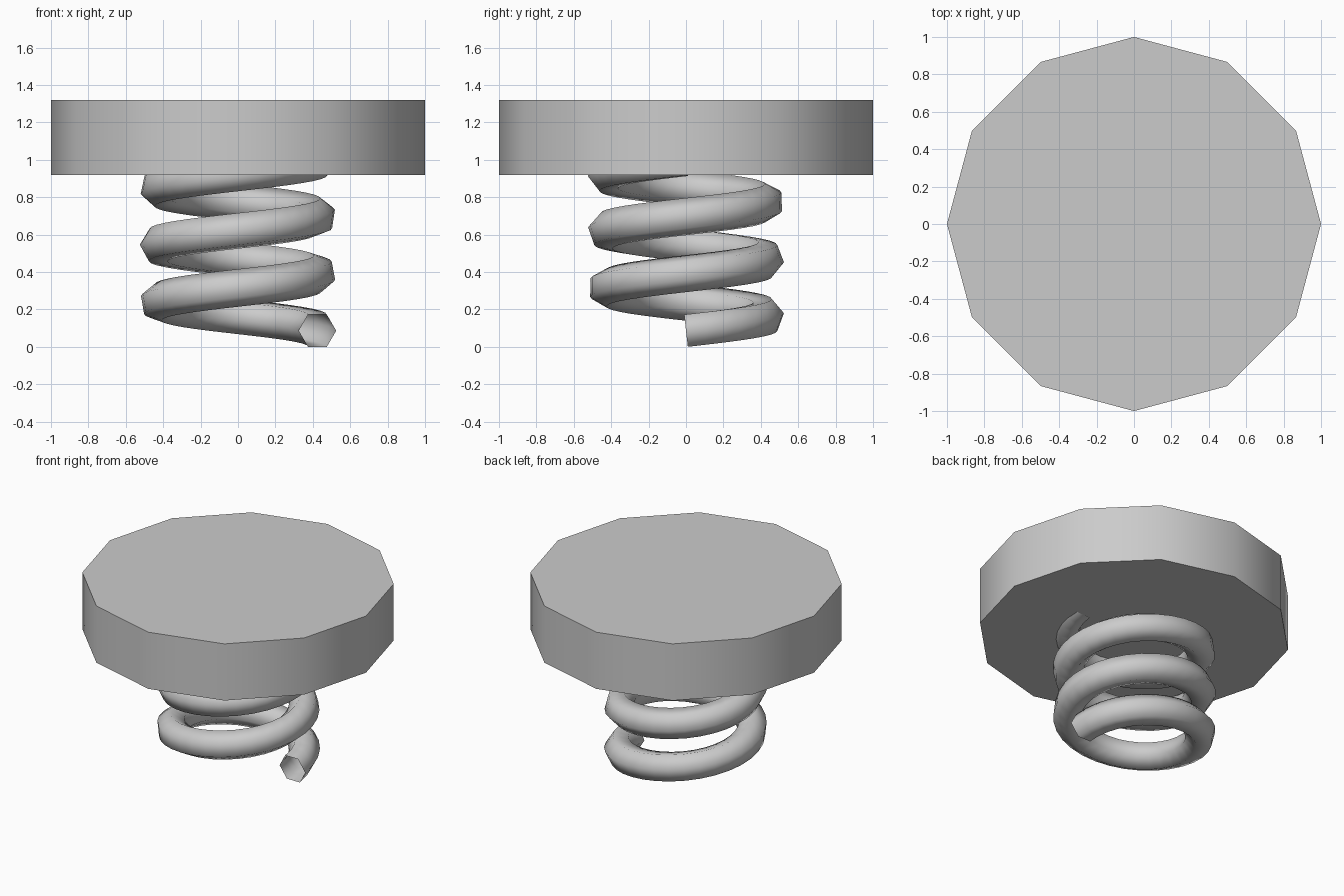
import bpy, bmesh
from math import sin, cos, pi, atan2, radians
from mathutils import Vector

if "Cube" in bpy.data.objects:
    bpy.data.objects.remove(bpy.data.objects["Cube"])

COIL_R, WIRE_R, PITCH, TURNS, STEPS, SIDES = 0.425, 0.1, 0.305, 3, 32, 6
Z0 = WIRE_R * sin(pi / 3)


def finish(bm, name, angle):
    bmesh.ops.recalc_face_normals(bm, faces=bm.faces)
    mesh = bpy.data.meshes.new(name)
    bm.to_mesh(mesh)
    bm.free()
    obj = bpy.data.objects.new(name, mesh)
    bpy.context.collection.objects.link(obj)
    bpy.ops.object.select_all(action='DESELECT')
    obj.select_set(True)
    bpy.context.view_layer.objects.active = obj
    bpy.ops.object.shade_smooth_by_angle(angle=radians(angle))
    return obj


# Spring: open-ended hexagonal wire swept up a helix, rolling with its torsion
bm = bmesh.new()
slope = atan2(PITCH, 2 * pi * COIL_R)
rings = []
for i in range(TURNS * STEPS + 1):
    t = 2 * pi * i / STEPS
    out = Vector((cos(t), sin(t), 0))
    up = Vector((sin(t) * sin(slope), -cos(t) * sin(slope), cos(slope)))
    centre = out * COIL_R + Vector((0, 0, Z0 + PITCH * i / STEPS))
    roll = t * sin(slope)
    ring = []
    for k in range(SIDES):
        a = roll + 2 * pi * k / SIDES
        ring.append(bm.verts.new(centre + WIRE_R * (out * cos(a) + up * sin(a))))
    rings.append(ring)
for a, b in zip(rings, rings[1:]):
    for k in range(SIDES):
        n = (k + 1) % SIDES
        bm.faces.new((a[k], a[n], b[n], b[k]))
finish(bm, "spring", 80)

# Round pad: twelve-sided disc with smooth rim
bm = bmesh.new()
bottom = [bm.verts.new((cos(k * pi / 6), sin(k * pi / 6), 0.92)) for k in range(12)]
face = bm.faces.new(bottom)
top = bmesh.ops.extrude_face_region(bm, geom=[face], use_keep_orig=True)["geom"]
bmesh.ops.translate(bm, vec=(0, 0, 0.4),
                    verts=[g for g in top if isinstance(g, bmesh.types.BMVert)])
finish(bm, "top_pad", 45)
